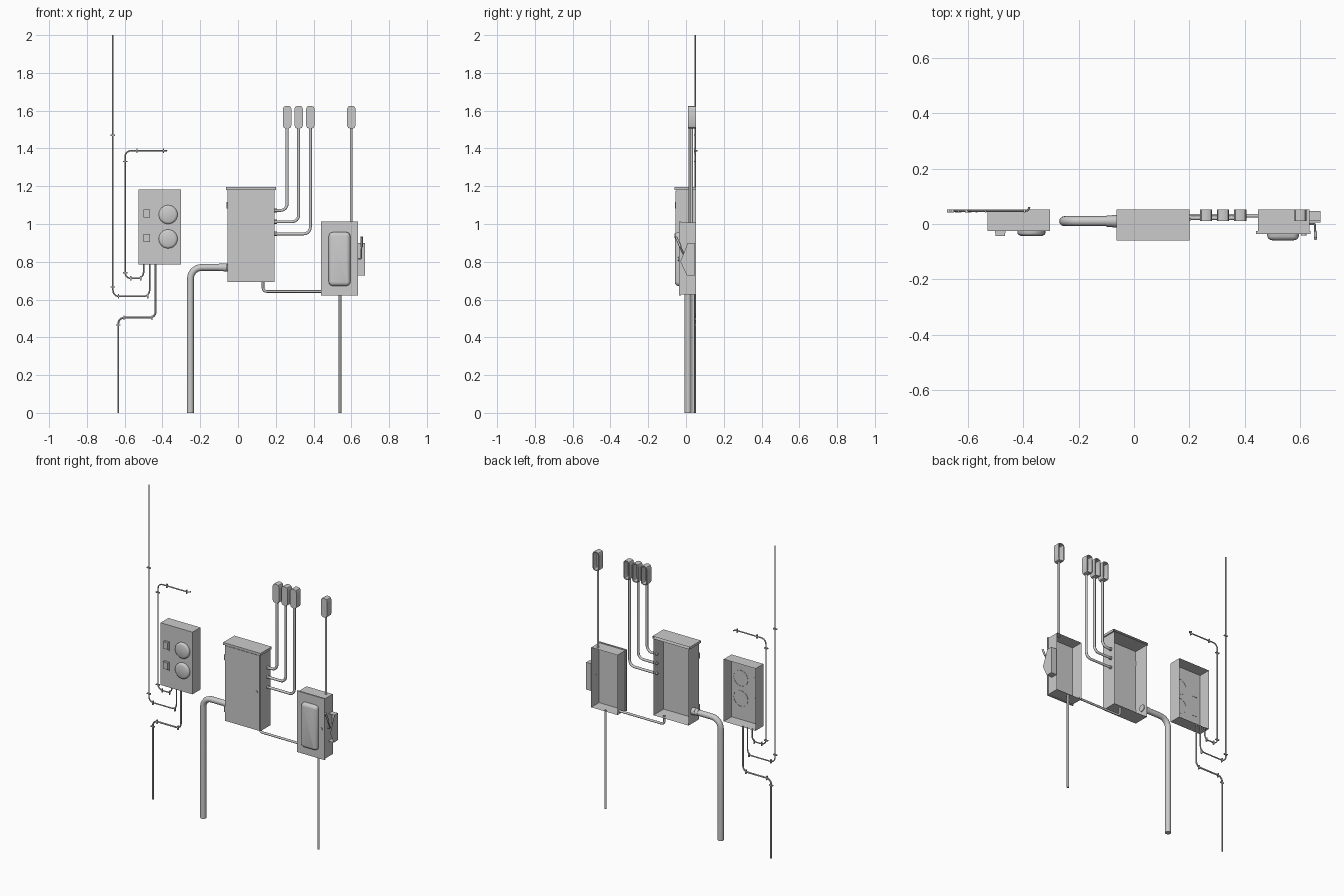
import bpy, bmesh, math
from mathutils import Vector

if "Cube" in bpy.data.objects:
    bpy.data.objects.remove(bpy.data.objects["Cube"])

BACK = 0.053


def finish(name, bm, smooth=False, fix=True):
    if fix:
        bmesh.ops.recalc_face_normals(bm, faces=bm.faces)
    me = bpy.data.meshes.new(name)
    bm.to_mesh(me)
    bm.free()
    ob = bpy.data.objects.new(name, me)
    bpy.context.collection.objects.link(ob)
    if smooth:
        bpy.ops.object.select_all(action='DESELECT')
        bpy.context.view_layer.objects.active = ob
        ob.select_set(True)
        bpy.ops.object.shade_smooth_by_angle(angle=math.radians(40))
    return ob


def box(name, x, y, z, open_back=False):
    """Box from (min, max) ranges; optionally without its back face."""
    bm = bmesh.new()
    bmesh.ops.create_cube(bm, size=1)
    for v in bm.verts:
        v.co = [sum(r) / 2 + c * (r[1] - r[0]) for r, c in zip((x, y, z), v.co)]
    if open_back:
        bm.normal_update()
        bmesh.ops.delete(bm, geom=[f for f in bm.faces if f.normal.y > 0.9],
                         context='FACES_ONLY')
    return finish(name, bm, fix=not open_back)


def rounded(name, x, z, radius, levels, seg=4, cap_first=False):
    """Rounded rectangle in xz, swept through (y, inset) levels."""
    bm = bmesh.new()
    cx, cz = sum(x) / 2, sum(z) / 2
    loops = []
    for y, inset in levels:
        hx, hz = (x[1] - x[0]) / 2 - inset, (z[1] - z[0]) / 2 - inset
        r = max(min(radius - inset, hx, hz), 0.002)
        loop = []
        for k, (sx, sz) in enumerate(((1, 1), (-1, 1), (-1, -1), (1, -1))):
            for i in range(seg + 1):
                a = math.pi / 2 * (k + i / seg)
                loop.append(bm.verts.new((cx + sx * (hx - r) + r * math.cos(a), y,
                                          cz + sz * (hz - r) + r * math.sin(a))))
        loops.append(loop)
    n = len(loops[0])
    for a, b in zip(loops, loops[1:]):
        for i in range(n):
            bm.faces.new((a[i], a[(i + 1) % n], b[(i + 1) % n], b[i]))
    bm.faces.new(loops[-1])
    if cap_first:
        bm.faces.new(loops[0])
    bmesh.ops.remove_doubles(bm, verts=bm.verts, dist=1e-5)
    return finish(name, bm, True)


def rod(name, a, b, radius, sides=12):
    a, b = Vector(a), Vector(b)
    bm = bmesh.new()
    bmesh.ops.create_cone(bm, cap_ends=True, segments=sides, radius1=radius,
                          radius2=radius, depth=(b - a).length)
    bm.transform((b - a).to_track_quat('Z', 'Y').to_matrix().to_4x4())
    bmesh.ops.translate(bm, verts=bm.verts, vec=(a + b) / 2)
    return finish(name, bm, sides > 8)


def pipe(name, pts, radius, bend=0.03, res=3):
    """Round pipe along a polyline with filleted corners."""
    pts = [Vector(p) for p in pts]
    path = [pts[0]]
    for p, c, q in zip(pts, pts[1:], pts[2:]):
        d1, d2 = (p - c), (q - c)
        r = min(bend, d1.length * 0.9, d2.length * 0.9)
        d1.normalize()
        d2.normalize()
        for i in range(7):
            t = math.pi / 2 * i / 6
            path.append(c + d1 * r * (1 - math.sin(t)) + d2 * r * (1 - math.cos(t)))
    path.append(pts[-1])
    cu = bpy.data.curves.new(name, 'CURVE')
    cu.dimensions = '3D'
    cu.bevel_depth = radius
    cu.bevel_resolution = res
    cu.use_fill_caps = True
    sp = cu.splines.new('POLY')
    sp.points.add(len(path) - 1)
    for s, p in zip(sp.points, path):
        s.co = (*p, 1)
    ob = bpy.data.objects.new(name, cu)
    bpy.context.collection.objects.link(ob)
    bpy.ops.object.select_all(action='DESELECT')
    bpy.context.view_layer.objects.active = ob
    ob.select_set(True)
    bpy.ops.object.convert(target='MESH')
    bpy.ops.object.shade_smooth_by_angle(angle=math.radians(40))


# Meter box with two dials and two switches
box("meter_box", (-0.528, -0.303), (-0.026, BACK), (0.786, 1.183), True)
for i, z in enumerate((1.05, 0.921)):
    rounded(f"meter_dial_{i}", (-0.42, -0.32), (z - 0.05, z + 0.05), 0.05,
            [(-0.024, 0), (-0.034, 0), (-0.039, 0.003), (-0.043, 0.012)], seg=6)
    box(f"meter_switch_{i}", (-0.502, -0.464), (-0.032, -0.024), (z - 0.028, z + 0.028))
    box(f"switch_toggle_{i}", (-0.50, -0.466), (-0.043, -0.03), (z - 0.016, z + 0.027))

# Main cabinet with lid, door, hinges and lock
box("cabinet", (-0.055, 0.193), (-0.05, BACK), (0.693, 1.182), True)
box("cabinet_door", (-0.052, 0.19), (-0.056, -0.05), (0.7, 1.176))
box("cabinet_lid", (-0.063, 0.201), (-0.06, BACK), (1.18, 1.195), True)
for i, z in enumerate((1.1, 0.77)):
    rod(f"cabinet_hinge_{i}", (-0.055, -0.054, z - 0.017), (-0.055, -0.054, z + 0.017), 0.005, 8)
rod("cabinet_lock", (0.168, -0.054, 0.938), (0.168, -0.06, 0.938), 0.011)

# Disconnect box with bulged front
box("disconnect_box", (0.447, 0.632), (-0.03, BACK), (0.626, 1.008), True)
box("disconnect_door", (0.44, 0.636), (-0.036, -0.026), (0.622, 1.012))
rounded("disconnect_bulge", (0.48, 0.595), (0.672, 0.957), 0.022,
        [(-0.035, 0), (-0.046, 0.001), (-0.053, 0.005), (-0.057, 0.011), (-0.059, 0.02)])
rod("disconnect_lock", (0.612, -0.034, 0.815), (0.612, -0.042, 0.815), 0.01)

# Folded guard on the disconnect's right side, open to the front
bm = bmesh.new()
outline = [(0.047, 0.9), (0.01, 0.9), (-0.03, 0.8), (0.005, 0.727), (0.047, 0.727)]
outer = [bm.verts.new((0.672, y, z)) for y, z in outline]
inner = [bm.verts.new((0.632, y, z)) for y, z in outline]
bm.faces.new(outer)
for i in (0, 3, 4):
    j = (i + 1) % 5
    bm.faces.new((outer[i], outer[j], inner[j], inner[i]))
finish("handle_guard", bm)

# Switch handle
pipe("handle_lever", [(0.63, 0.0, 0.815), (0.653, 0.0, 0.815), (0.653, -0.022, 0.86),
                      (0.655, -0.035, 0.89)], 0.004, 0.008, 2)
rod("handle_grip", (0.655, -0.03, 0.88), (0.655, -0.053, 0.932), 0.006, 10)

# Conduit outlets with hollow backs, and their risers
for i, x in enumerate((0.26, 0.321, 0.383, 0.6)):
    rounded(f"outlet_{i}", (x - 0.022, x + 0.022), (1.505, 1.626), 0.016,
            [(0.016, 0.006), (BACK, 0.006), (BACK, 0), (0.01, 0)], seg=2, cap_first=True)
    if i < 3:
        z = (1.072, 1.012, 0.948)[i]
        pipe(f"riser_{i}", [(0.185, 0.022, z), (x, 0.022, z), (x, 0.022, 1.51)], 0.008, 0.035)
        rod(f"riser_nut_{i}", (0.19, 0.022, z), (0.206, 0.022, z), 0.011, 6)
    else:
        pipe("disconnect_riser", [(x, 0.03, 1.0), (x, 0.03, 1.51)], 0.007)

# Main feed conduit and fitting
pipe("main_conduit", [(-0.252, 0.01, 0), (-0.252, 0.01, 0.77), (-0.05, 0.01, 0.77)], 0.018, 0.06, 4)
rod("main_fitting", (-0.078, 0.01, 0.77), (-0.05, 0.01, 0.77), 0.022, 16)
rod("main_fitting_collar", (-0.1, 0.01, 0.77), (-0.078, 0.01, 0.77), 0.02, 16)

# Link conduit between cabinet and disconnect, and the ground conduit
pipe("link_conduit", [(0.132, 0.03, 0.7), (0.132, 0.03, 0.643), (0.45, 0.03, 0.643)], 0.007, 0.02)
pipe("ground_conduit", [(0.54, 0.04, 0), (0.54, 0.04, 0.63)], 0.007)

# Thin wall cables below the meter box, with clips: (points, radius, clips)
W = 0.048
cables = [
    ([(-0.468, 0.79), (-0.468, 0.617), (-0.662, 0.617), (-0.662, 2.0)], 0.004,
     [(-0.662, 1.47, 0), (-0.662, 0.667, 0), (-0.632, 0.617, 1), (-0.478, 0.617, 1)]),
    ([(-0.5, 0.79), (-0.5, 0.712), (-0.598, 0.712), (-0.598, 1.388), (-0.378, 1.388)], 0.004,
     [(-0.598, 1.33, 0), (-0.598, 0.742, 0), (-0.568, 0.712, 1), (-0.515, 0.712, 1),
      (-0.535, 1.388, 1), (-0.395, 1.388, 1)]),
    ([(-0.436, 0.79), (-0.436, 0.504), (-0.634, 0.504), (-0.634, 0)], 0.005,
     [(-0.634, 0.465, 0), (-0.604, 0.504, 1), (-0.456, 0.504, 1)]),
]
for k, (pts, r, clips) in enumerate(cables):
    path = [(x, W, z) for x, z in pts]
    if k == 1:
        path.append((-0.378, 0.062, 1.388))
    pipe(f"cable_{k}", path, r, 0.032, 2)
    for j, (x, z, flat) in enumerate(clips):
        a, b = (0.003, 0.012) if flat else (0.012, 0.003)
        box(f"cable_clip_{k}_{j}", (x - a, x + a), (W - 0.006, BACK), (z - b, z + b))
